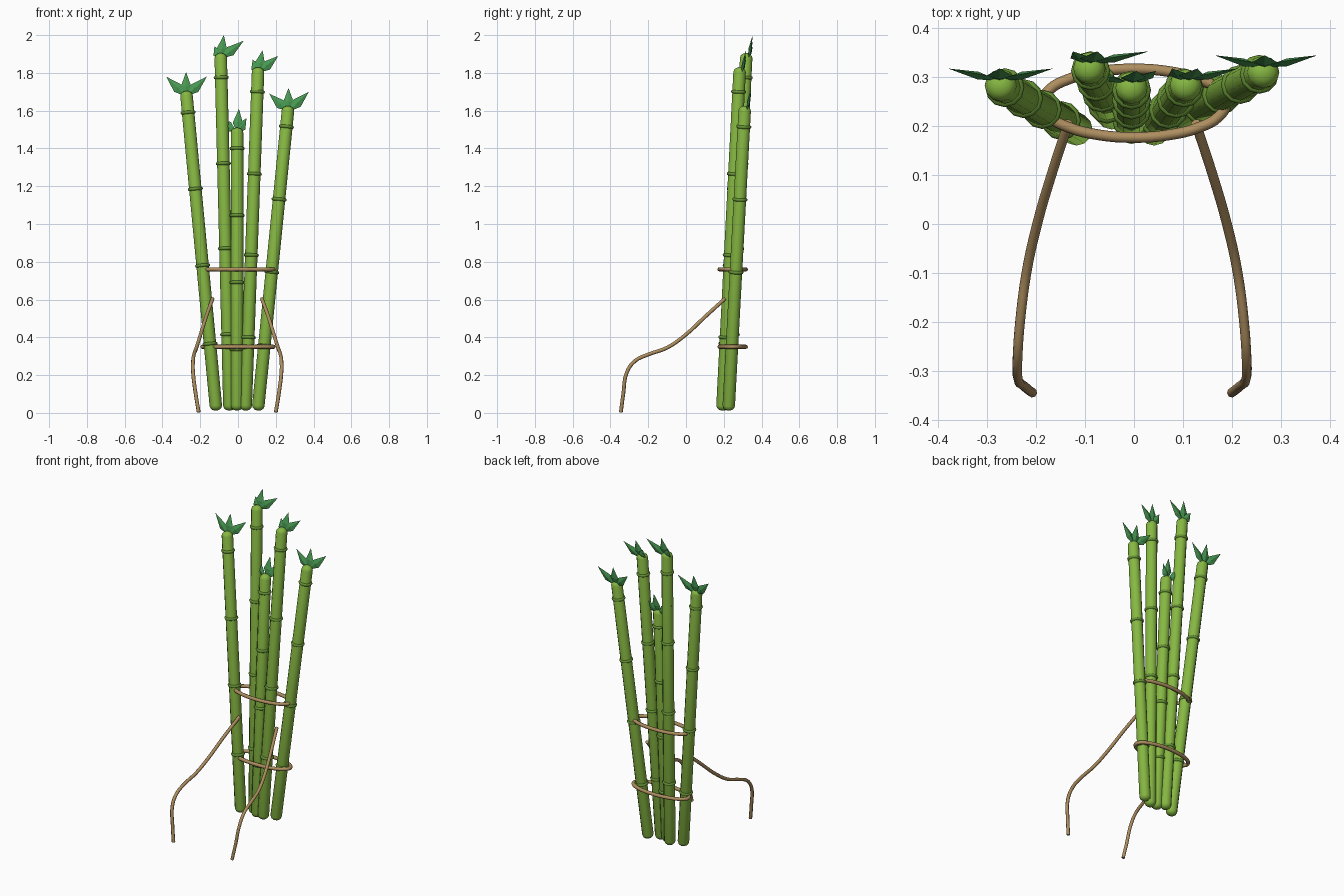
import bpy, bmesh, math
from mathutils import Vector

if "Cube" in bpy.data.objects:
    bpy.data.objects.remove(bpy.data.objects["Cube"])


def material(name, rgb):
    m = bpy.data.materials.new(name)
    m.diffuse_color = (*rgb, 1)
    m.use_nodes = True
    m.node_tree.nodes["Principled BSDF"].inputs["Base Color"].default_value = m.diffuse_color
    return m


BAMBOO = material("bamboo_green", (0.24, 0.48, 0.055))
NODE = material("node_green", (0.13, 0.29, 0.035))
LEAF = material("leaf_green", (0.065, 0.32, 0.085))
ROPE = material("rope_tan", (0.42, 0.27, 0.115))


def finish(bm, name, mats, smooth=True):
    bmesh.ops.recalc_face_normals(bm, faces=bm.faces)
    me = bpy.data.meshes.new(name)
    bm.to_mesh(me)
    bm.free()
    for m in mats:
        me.materials.append(m)
    for p in me.polygons:
        p.use_smooth = smooth
    ob = bpy.data.objects.new(name, me)
    bpy.context.collection.objects.link(ob)
    return ob


def lathe(name, bottom, top, profile, mat, sides=12):
    """Revolve (radius, distance) pairs around the line bottom -> top."""
    bottom, top = Vector(bottom), Vector(top)
    axis = (top - bottom).normalized()
    rot = Vector((0, 0, 1)).rotation_difference(axis)
    bm = bmesh.new()
    rings = []
    for r, d in profile:
        rings.append([bm.verts.new(bottom + rot @ Vector(
            (r * math.cos(a), r * math.sin(a), d)))
            for a in (2 * math.pi * i / sides for i in range(sides))])
    for a, b in zip(rings, rings[1:]):
        for i in range(sides):
            j = (i + 1) % sides
            bm.faces.new((a[i], a[j], b[j], b[i]))
    bm.faces.new(rings[0])
    bm.faces.new(rings[-1])
    return finish(bm, name, [mat])


def stalk(name, bottom, top, node_z):
    b, t = Vector(bottom), Vector(top)
    length, r = (t - b).length, 0.033
    # rounded ends on a straight cane
    arc = [(math.cos(a), math.sin(a)) for a in (math.radians(x) for x in (0, 30, 55, 78))]
    profile = [(r * c, 0.026 - 0.026 * s) for c, s in reversed(arc)]
    profile += [(r * c, length - 0.026 + 0.026 * s) for c, s in arc]
    lathe(name, b, t, profile, BAMBOO)
    # raised joints
    for k, z in enumerate(node_z):
        p = b.lerp(t, (z - b.z) / (t.z - b.z))
        ax = (t - b).normalized()
        lathe(f"{name}_joint_{k + 1}", p - ax * 0.009, p + ax * 0.009,
              [(0.032, 0), (0.038, 0.003), (0.040, 0.009), (0.038, 0.015), (0.032, 0.018)],
              NODE)


def leaf(name, base, tip, width):
    """Pointed blade with a ridge on both faces."""
    base, tip = Vector(base), Vector(tip)
    d = tip - base
    side = d.cross(Vector((0, 1, 0))).normalized() * width
    thick = side.cross(d).normalized() * 0.008
    mid = base + d * 0.42
    bm = bmesh.new()
    a, t = bm.verts.new(base), bm.verts.new(tip)
    ring = [bm.verts.new(mid + o) for o in (side, thick, -side, -thick)]
    for i in range(4):
        j = (i + 1) % 4
        bm.faces.new((a, ring[i], ring[j]))
        bm.faces.new((t, ring[j], ring[i]))
    finish(bm, name, [LEAF], False)


def tube(name, points, radius, cyclic=False):
    cu = bpy.data.curves.new(name, 'CURVE')
    cu.dimensions = '3D'
    cu.bevel_depth = radius
    cu.bevel_resolution = 2
    cu.use_fill_caps = True
    cu.resolution_u = 4
    sp = cu.splines.new('BEZIER')
    sp.bezier_points.add(len(points) - 1)
    for bp, p in zip(sp.bezier_points, points):
        bp.co = p
        bp.handle_left_type = bp.handle_right_type = 'AUTO'
    sp.use_cyclic_u = cyclic
    cu.materials.append(ROPE)
    bpy.context.collection.objects.link(bpy.data.objects.new(name, cu))


# Canes: foot, head, joint heights, leaf tips (x, z)
canes = [
    ((-0.115, 0.192, 0.012), (-0.275, 0.285, 1.705), (0.365, 0.78, 1.185, 1.59),
     ((-0.38, 1.78), (-0.275, 1.805), (-0.165, 1.78))),
    ((-0.045, 0.225, 0.012), (-0.092, 0.320, 1.905), (0.415, 0.87, 1.32, 1.775),
     ((-0.125, 1.94), (-0.075, 2.0), (0.03, 1.97))),
    ((-0.005, 0.195, 0.012), (-0.005, 0.280, 1.510), (0.335, 0.69, 1.045, 1.40),
     ((-0.12, 1.57), (0.005, 1.61), (0.045, 1.56))),
    ((0.040, 0.192, 0.012), (0.107, 0.285, 1.830), (0.40, 0.835, 1.265, 1.70),
     ((0.078, 1.87), (0.130, 1.92), (0.213, 1.89))),
    ((0.105, 0.225, 0.012), (0.267, 0.312, 1.625), (0.355, 0.745, 1.13, 1.515),
     ((0.165, 1.69), (0.267, 1.72), (0.375, 1.70))),
]
for n, (foot, head, joints, tips) in enumerate(canes, 1):
    stalk(f"cane_{n}", foot, head, joints)
    for k, (x, z) in enumerate(tips, 1):
        base = (head[0], head[1] + 0.008, head[2] - 0.03)
        leaf(f"cane_{n}_leaf_{k}", base, (x, head[1] + 0.033, z), 0.027)

# Rope bands around the bundle
for name, z in (("lower_band", 0.35), ("upper_band", 0.76)):
    tube(name, [(0.188 * math.cos(a), 0.247 + 0.07 * math.sin(a), z)
                for a in (math.pi * i / 8 for i in range(16))], 0.011, True)

# Hanging shoulder cords
path = [(0.13, 0.207, 0.605), (0.165, 0.10, 0.508), (0.194, 0.0, 0.415),
        (0.216, -0.10, 0.345), (0.229, -0.20, 0.309), (0.234, -0.27, 0.275),
        (0.234, -0.313, 0.215), (0.220, -0.332, 0.10), (0.204, -0.345, 0.003)]
for name, s in (("left_cord", -1), ("right_cord", 1)):
    tube(name, [(s * x - 0.004, y, z) for x, y, z in path], 0.010)
